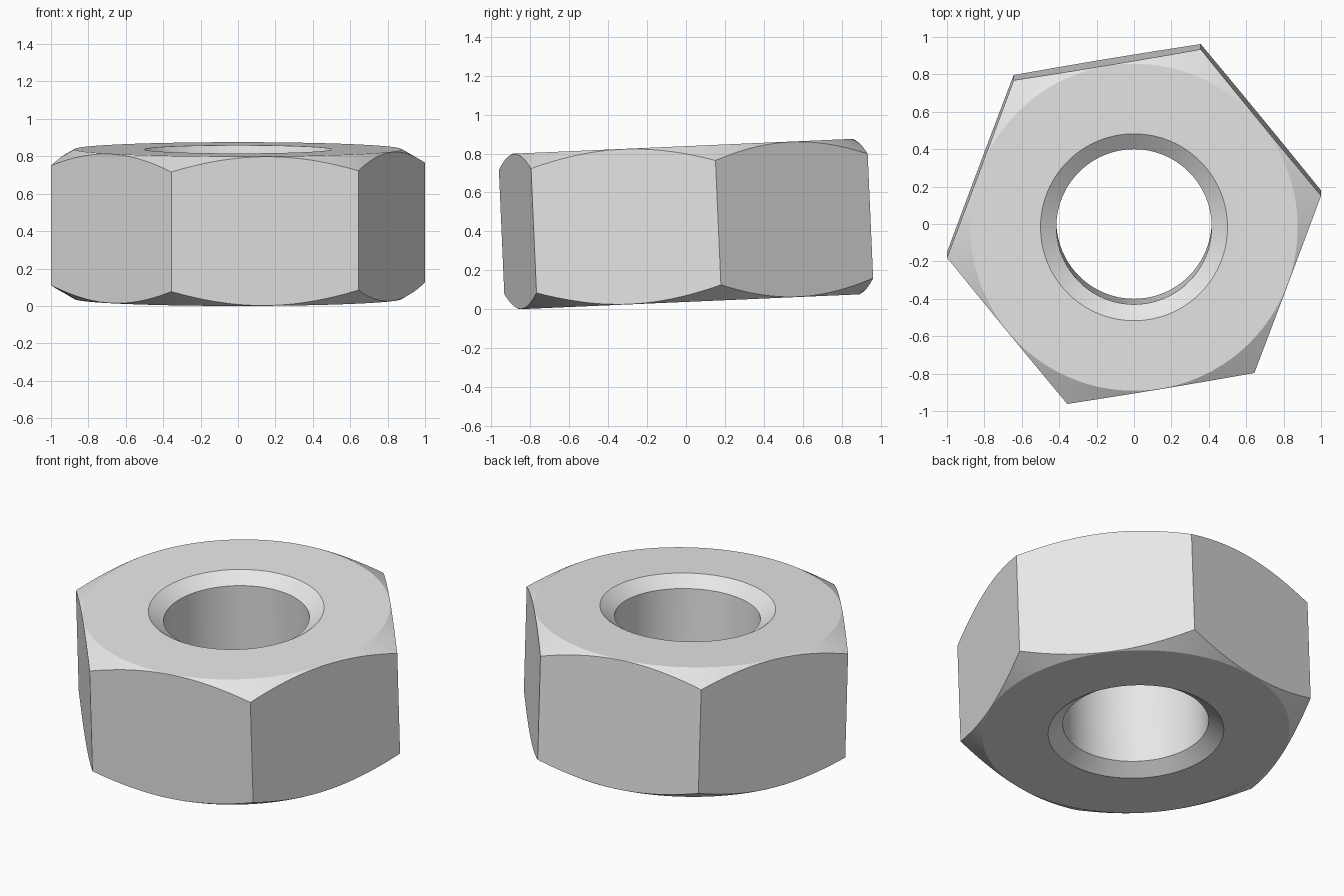
import bpy, bmesh, math

if "Cube" in bpy.data.objects:
    bpy.data.objects.remove(bpy.data.objects["Cube"], do_unlink=True)

CORNER_R = 1.0137      # hexagon corner radius
FLAT_R = 0.875         # radius of the flat bearing face
HALF = 0.40            # half thickness
BORE_R, SINK_R, SINK_D = 0.415, 0.50, 0.06
TURN, TILT = math.radians(9.4), math.radians(2.5)
SEGMENTS = 128


def add_object(name, bm):
    bmesh.ops.recalc_face_normals(bm, faces=bm.faces)
    mesh = bpy.data.meshes.new(name)
    bm.to_mesh(mesh)
    bm.free()
    obj = bpy.data.objects.new(name, mesh)
    bpy.context.collection.objects.link(obj)
    return obj


# Steel colour
steel = bpy.data.materials.new("light_grey_steel")
steel.use_nodes = True
grey = (0.8, 0.8, 0.8, 1)
steel.diffuse_color = grey
steel.node_tree.nodes["Principled BSDF"].inputs["Base Color"].default_value = grey

# Turned ring: bore, countersinks, flat faces and 30 degree outer chamfers
outer = 1.12
drop = (outer - FLAT_R) * math.tan(math.radians(30))
upper = [(outer, HALF - drop), (FLAT_R, HALF), (SINK_R, HALF), (BORE_R, HALF - SINK_D)]
profile = upper + [(r, -z) for r, z in reversed(upper)]
bm = bmesh.new()
rings = []
for i in range(SEGMENTS):
    a = 2 * math.pi * i / SEGMENTS
    rings.append([bm.verts.new((r * math.cos(a), r * math.sin(a), z)) for r, z in profile])
n = len(profile)
for i in range(SEGMENTS):
    here, there = rings[i], rings[(i + 1) % SEGMENTS]
    for j in range(n):
        k = (j + 1) % n
        bm.faces.new((here[j], there[j], there[k], here[k]))
nut = add_object("hex_nut", bm)
nut.data.materials.append(steel)

# Hexagonal prism that trims the ring to six flats
bm = bmesh.new()
bmesh.ops.create_cone(bm, cap_ends=True, segments=6, radius1=CORNER_R,
                      radius2=CORNER_R, depth=3 * HALF)
# Line up a corner with the x axis before turning
first = min(bm.verts, key=lambda v: abs(math.atan2(v.co.y, v.co.x)))
offset = math.atan2(first.co.y, first.co.x)
for v in bm.verts:
    a = math.atan2(v.co.y, v.co.x) - offset + TURN
    v.co.x, v.co.y = CORNER_R * math.cos(a), CORNER_R * math.sin(a)
prism = add_object("hexagon_cutter", bm)
prism.data.materials.append(steel)
prism.hide_render = True

trim = nut.modifiers.new("six_flats", "BOOLEAN")
trim.operation = "INTERSECT"
trim.solver = "EXACT"
trim.object = prism

bpy.ops.object.select_all(action="DESELECT")
nut.select_set(True)
bpy.context.view_layer.objects.active = nut
bpy.ops.object.modifier_apply(modifier=trim.name)
bpy.data.objects.remove(prism, do_unlink=True)

# Crisp edges between flats, smooth round surfaces
bpy.ops.object.shade_smooth_by_angle(angle=math.radians(15))

# Slight lean, resting on the ground
nut.rotation_euler.x = TILT
nut.location.z = HALF * math.cos(TILT) + FLAT_R * math.sin(TILT)
